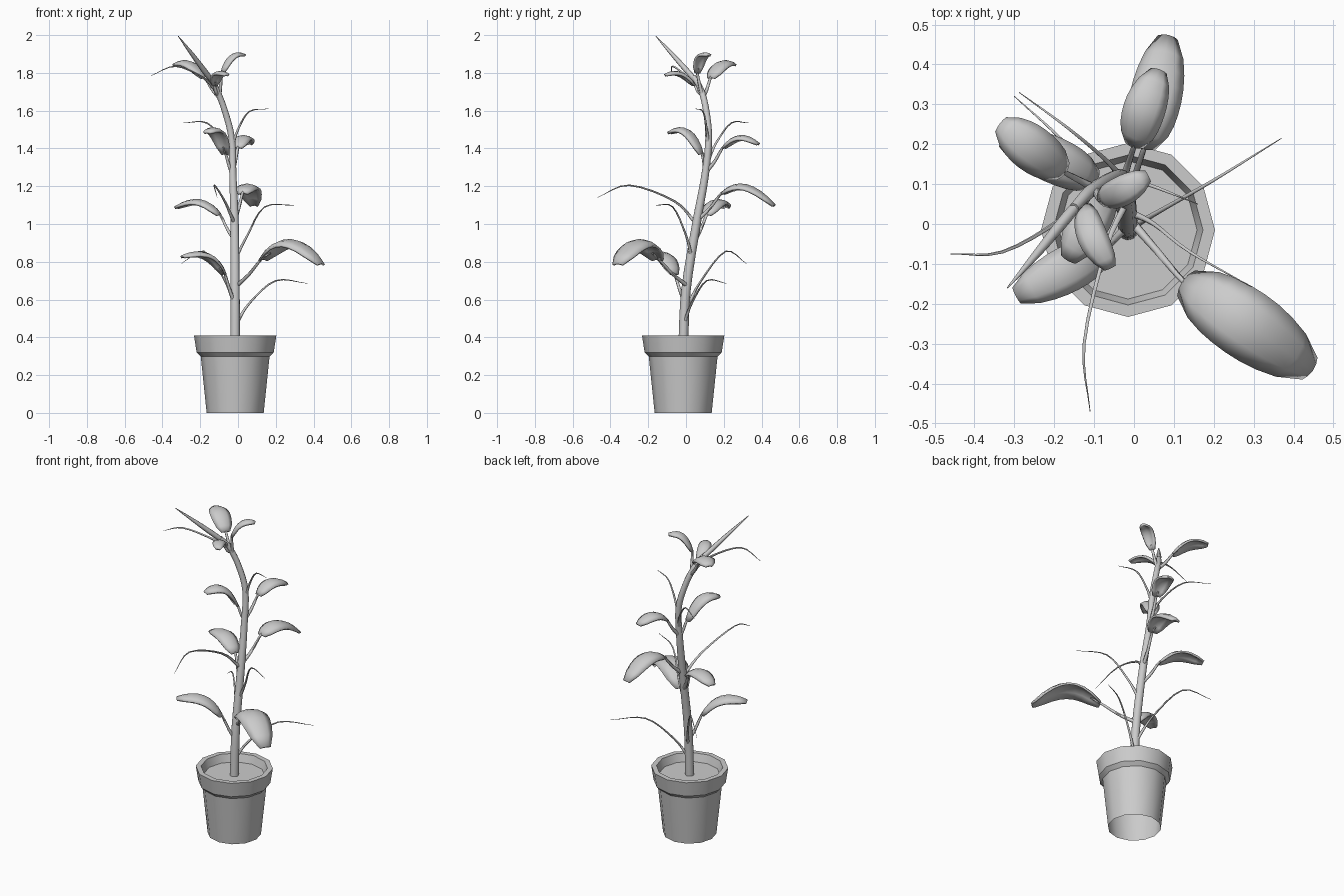
import bpy, bmesh, math
from mathutils import Vector as V


def finish(bm, name, angle=40):
    bmesh.ops.recalc_face_normals(bm, faces=bm.faces)
    me = bpy.data.meshes.new(name)
    bm.to_mesh(me)
    bm.free()
    ob = bpy.data.objects.new(name, me)
    bpy.context.collection.objects.link(ob)
    bpy.ops.object.select_all(action='DESELECT')
    ob.select_set(True)
    bpy.context.view_layer.objects.active = ob
    bpy.ops.object.shade_smooth_by_angle(angle=math.radians(angle))
    return ob


def lathe(name, profile, center, cap_top=False, n=12):
    bm = bmesh.new()
    rings = [[bm.verts.new((center[0] + r * math.cos(2 * math.pi * i / n),
                            center[1] + r * math.sin(2 * math.pi * i / n), z))
              for i in range(n)] for r, z in profile]
    for a, b in zip(rings, rings[1:]):
        for i in range(n):
            bm.faces.new((a[i], a[(i + 1) % n], b[(i + 1) % n], b[i]))
    if cap_top:
        bm.faces.new(rings[-1])
    return finish(bm, name, 32)


def smooth_path(pts, steps):
    # Catmull-Rom through (x, y, z, radius) points
    p = [V(q) for q in pts]
    p = [2 * p[0] - p[1]] + p + [2 * p[-1] - p[-2]]
    out = []
    for a, b, c, d in zip(p, p[1:], p[2:], p[3:]):
        for s in range(steps):
            t = s / steps
            out.append(0.5 * (2 * b + (c - a) * t + (2 * a - 5 * b + 4 * c - d) * t * t
                              + (3 * b - a - 3 * c + d) * t ** 3))
    return out + [p[-2]]


def tube(name, pts, steps=4, n=6):
    path = smooth_path(pts, steps)
    bm = bmesh.new()
    rings, side = [], V((1, 0.3, 0))
    for i, q in enumerate(path):
        tan = (path[min(i + 1, len(path) - 1)] - path[max(i - 1, 0)]).to_3d().normalized()
        side = (side - tan * side.dot(tan)).normalized()
        up = tan.cross(side)
        rings.append([bm.verts.new(q.to_3d() + q[3] * (side * math.cos(2 * math.pi * k / n)
                                                       + up * math.sin(2 * math.pi * k / n)))
                      for k in range(n)])
    for a, b in zip(rings, rings[1:]):
        for k in range(n):
            bm.faces.new((a[k], a[(k + 1) % n], b[(k + 1) % n], b[k]))
    bm.faces.new(rings[0])
    bm.faces.new(rings[-1])
    return finish(bm, name, 60)


WIDTHS = (0.42, 0.78, 0.92, 0.98, 1, 0.98, 0.9, 0.74, 0.36)


def leaf(name, root, base, mid, tip, width, cup=0.38):
    root, base, mid, tip = V(root), V(base), V(mid), V(tip)
    # stalk running from the stem into the blade
    bend = root.lerp(base, 0.5) + V((0, 0, -0.01))
    tube(name + "_stalk", [(*root, 0.012), (*bend, 0.009), (*base, 0.007),
                           (*base.lerp(mid, 0.3), 0.004)])
    # arched, cupped blade
    ctrl = 2 * mid - (base + tip) / 2
    flat = tip - base
    side = V((flat.y, -flat.x, 0)).normalized()
    bm = bmesh.new()
    rows = []
    for i, w in enumerate(WIDTHS):
        t = i / (len(WIDTHS) - 1)
        p = base * (1 - t) ** 2 + ctrl * 2 * t * (1 - t) + tip * t * t
        tan = ((ctrl - base) * (1 - t) + (tip - ctrl) * t).normalized()
        up = side.cross(tan)
        h = w * width / 2
        rows.append([bm.verts.new(p + side * u * h - up * u * u * h * cup)
                     for u in (-1, -0.55, 0, 0.55, 1)])
    for a, b in zip(rows, rows[1:]):
        for k in range(4):
            bm.faces.new((a[k], b[k], b[k + 1], a[k + 1]))
    ob = finish(bm, name)
    mod = ob.modifiers.new("thickness", 'SOLIDIFY')
    mod.thickness = 0.012
    mod.offset = 0


# Open-bottomed pot with a stepped rim, and soil
CENTER = (-0.015, -0.015)
lathe("pot", [(0.151, 0), (0.182, 0.298), (0.204, 0.32), (0.218, 0.41),
              (0.188, 0.41), (0.168, 0.345)], CENTER)
lathe("soil", [(0.166, 0.345), (0.173, 0.362)], CENTER, cap_top=True)

# Stem and the rolled new leaf at its tip
tube("stem", [(-0.015, -0.015, 0.35, 0.026), (-0.015, 0.0, 0.65, 0.025),
              (-0.018, 0.055, 1.0, 0.023), (-0.027, 0.1, 1.25, 0.020),
              (-0.033, 0.12, 1.45, 0.018), (-0.07, 0.107, 1.6, 0.017),
              (-0.112, 0.08, 1.71, 0.016), (-0.15, 0.04, 1.78, 0.013)], n=10)
tube("rolled_leaf", [(-0.13, 0.06, 1.75, 0.011), (-0.17, 0.015, 1.80, 0.015),
                     (-0.24, -0.07, 1.895, 0.011), (-0.317, -0.16, 1.995, 0.002)])

# Broad leaves: stem joint, blade base, blade middle, blade tip, width
LEAVES = {
    "low_left": ((-0.012, 0, 0.57), (-0.07, -0.06, 0.735), (-0.16, -0.11, 0.84), (-0.295, -0.18, 0.83), 0.11),
    "low_right": ((-0.01, 0.01, 0.67), (0.125, -0.145, 0.815), (0.28, -0.25, 0.915), (0.445, -0.365, 0.79), 0.17),
    "middle_left": ((-0.015, 0.045, 0.91), (-0.095, 0.11, 1.05), (-0.2, 0.16, 1.125), (-0.33, 0.215, 1.09), 0.11),
    "middle_back": ((-0.018, 0.06, 1.02), (0.025, 0.19, 1.165), (0.055, 0.32, 1.205), (0.085, 0.47, 1.1), 0.125),
    "upper_back": ((-0.028, 0.11, 1.28), (0.0, 0.195, 1.405), (0.025, 0.285, 1.465), (0.062, 0.385, 1.425), 0.10),
    "upper_front": ((-0.03, 0.11, 1.27), (-0.065, 0.085, 1.37), (-0.11, 0.01, 1.495), (-0.165, -0.09, 1.485), 0.10),
    "top_left": ((-0.10, 0.09, 1.67), (-0.175, 0.13, 1.775), (-0.25, 0.185, 1.855), (-0.335, 0.25, 1.845), 0.11),
    "top_front": ((-0.11, 0.08, 1.69), (-0.125, 0.045, 1.735), (-0.105, -0.03, 1.80), (-0.06, -0.11, 1.79), 0.07),
    "top_right": ((-0.10, 0.09, 1.67), (-0.085, 0.06, 1.80), (-0.035, 0.08, 1.89), (0.035, 0.12, 1.895), 0.07),
}
for key, spec in LEAVES.items():
    leaf(key + "_leaf", *spec)

# Thin bare shoots
SHOOTS = [
    [(-0.01, -0.01, 0.47), (0.06, 0.03, 0.58), (0.20, 0.11, 0.70), (0.37, 0.215, 0.685)],
    [(-0.012, 0.0, 0.55), (-0.07, 0.08, 0.70), (-0.18, 0.21, 0.855), (-0.30, 0.32, 0.79)],
    [(-0.012, 0.03, 0.82), (0.05, 0.0, 0.94), (0.14, -0.07, 1.09), (0.295, -0.158, 1.10)],
    [(-0.018, 0.055, 1.0), (-0.07, -0.06, 1.12), (-0.125, -0.30, 1.205), (-0.11, -0.47, 1.14)],
    [(-0.03, 0.115, 1.33), (-0.07, 0.16, 1.43), (-0.165, 0.24, 1.535), (-0.288, 0.33, 1.535)],
    [(-0.033, 0.12, 1.40), (0.0, 0.11, 1.50), (0.06, 0.09, 1.595), (0.16, 0.05, 1.61)],
    [(-0.112, 0.08, 1.70), (-0.185, 0.01, 1.775), (-0.33, -0.07, 1.835), (-0.46, -0.075, 1.785)],
]
for i, pts in enumerate(SHOOTS):
    tube(f"shoot_{i + 1}", [(*p, r) for p, r in zip(pts, (0.010, 0.006, 0.004, 0.001))])
